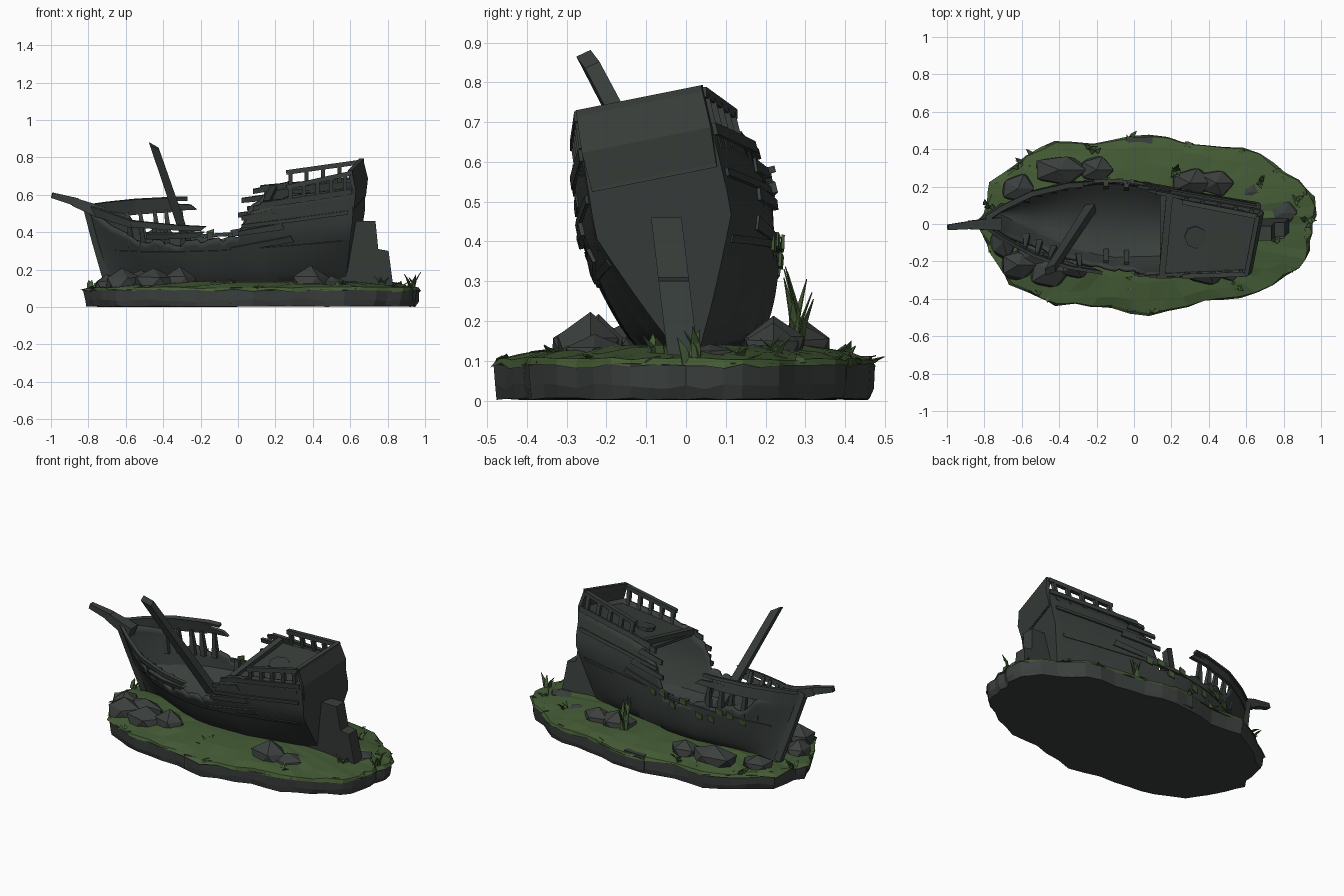
import bpy, bmesh, math, random
from mathutils import Vector

if "Cube" in bpy.data.objects:
    bpy.data.objects.remove(bpy.data.objects["Cube"])

random.seed(4)
R = random.uniform


def mat(name, col):
    m = bpy.data.materials.new(name)
    m.diffuse_color = (*col, 1)
    m.use_nodes = True
    m.node_tree.nodes["Principled BSDF"].inputs["Base Color"].default_value = m.diffuse_color
    return m


WOOD = mat("weathered wood", (0.040, 0.049, 0.044))
ROCK = mat("dark rock", (0.043, 0.050, 0.047))
MOSS = mat("moss green", (0.058, 0.105, 0.036))


def make(name, verts, faces, m, thick=0, smooth=False):
    me = bpy.data.meshes.new(name)
    me.from_pydata([tuple(v) for v in verts], [], faces)
    bm = bmesh.new()
    bm.from_mesh(me)
    bmesh.ops.recalc_face_normals(bm, faces=bm.faces)
    bm.to_mesh(me)
    bm.free()
    o = bpy.data.objects.new(name, me)
    bpy.context.collection.objects.link(o)
    me.materials.append(m)
    if thick:
        s = o.modifiers.new("thickness", 'SOLIDIFY')
        s.thickness, s.offset = thick, 0
    if smooth:
        bpy.context.view_layer.objects.active = o
        o.select_set(True)
        bpy.ops.object.shade_smooth_by_angle(angle=math.radians(35))
        o.select_set(False)
    return o


def lerp(tab, x):
    if x <= tab[0][0]:
        return tab[0][1]
    for (a, p), (b, q) in zip(tab, tab[1:]):
        if x <= b:
            return p + (q - p) * (x - a) / (b - a)
    return tab[-1][1]


def clamp(v):
    return max(0.0, min(1.0, v))


# ---- hull surface: station x, side s, height z, in a leaning frame
WIDTH = [(-.8, .008), (-.7, .08), (-.55, .16), (-.35, .217), (-.1, .243), (.15, .22), (.4, .192), (.64, .163)]
FULL = [(-.8, 1), (-.5, .5), (-.2, .27), (.15, .27), (.45, .5), (.64, .85)]


def tilt(x, y, z):
    bow, stern = clamp((-.3 - x) / .5), clamp((x - .3) / .34)
    xx = x + bow * .11 * (1 - clamp((z - .1) / .45)) - stern * .07 * (1 - clamp((z - .1) / .38)) + stern * .2 * y
    return Vector((xx, .045 - .055 * x + y - .2 * (z - .12), z + .2 * y))


def P(x, s, z, off=0):
    v = clamp((z - .1) / .34)
    w = lerp(WIDTH, x) * max(.06, v ** lerp(FULL, x)) * (1 - .25 * max(0, z - .5))
    return tilt(x, s * (w + off), z)


TOP = {1: [(-.8, .52), (-.6, .47), (-.54, .39), (-.25, .36), (-.1, .31), (0, .33), (.04, .45), (.12, .54), (.25, .60), (.64, .66)],
       -1: [(-.8, .53), (-.7, .45), (-.55, .39), (-.3, .38), (-.2, .40), (-.1, .405), (0, .43), (.03, .51), (.12, .58), (.25, .63), (.64, .67)]}
N, J = 72, 10
verts, faces = [], []
for i in range(N + 1):
    x = -.8 + 1.44 * i / N
    jag = R(-.02, .015) if -.6 < x < .25 else 0
    col = [P(x, 1, .1 + (lerp(TOP[1], x) + jag - .1) * j / J) for j in range(J, -1, -1)]
    col += [P(x, -1, .1 + (lerp(TOP[-1], x) + jag - .1) * j / J) for j in range(J + 1)]
    verts += col
K = 2 * J + 2
for i in range(N):
    for k in range(K - 1):
        a = i * K + k
        faces.append((a, a + 1, a + K + 1, a + K))
faces += [tuple(range(N * K, N * K + K))]
make("hull", verts, faces, WOOD, .018, True)

# dished floor inside the hull
vs, fs = [], []
for i in range(21):
    x = -.78 + 1.4 * i / 20
    L, Q = P(x, 1, .29), P(x, -1, .29)
    for j in range(9):
        p = L.lerp(Q, j / 8)
        p.z -= .08 * (1 - (j / 4 - 1) ** 2) * clamp((x + .8) / .3)
        vs.append(p)
    if i:
        fs += [((i - 1) * 9 + j, i * 9 + j, i * 9 + j + 1, (i - 1) * 9 + j + 1) for j in range(8)]
make("hull_floor", vs, fs, WOOD, 0, True)


# ---- planks that follow the hull side
def strip(name, x0, x1, s, z0, z1, h0, h1=None, off=.006, thick=.018, m=WOOD, ragged=0):
    h1 = h0 if h1 is None else h1
    n = max(2, int((x1 - x0) / .04))
    vs, fs = [], []
    for i in range(n + 1):
        t = i / n
        z, h = z0 + (z1 - z0) * t, h0 + (h1 - h0) * t
        vs += [P(x0 + (x1 - x0) * t, s, z, off), P(x0 + (x1 - x0) * t + (ragged if i == n else 0), s, z + h, off)]
        if i:
            fs.append((2 * i - 2, 2 * i, 2 * i + 1, 2 * i - 1))
    return make(name, vs, fs, m, thick)


strip("bow_bulwark_left", -.8, -.36, 1, .46, .465, .07, .065, ragged=.04)
strip("bow_bulwark_left_end", -.4, -.22, 1, .47, .475, .04, .025, ragged=-.03)
strip("bow_rail_left", -.79, -.27, 1, .525, .525, .02, .016, off=.01, thick=.028)
strip("bow_rail_right_fore", -.8, -.58, -1, .50, .455, .05, .04, off=.008)
strip("bow_rail_right", -.58, -.2, -1, .46, .455, .035, .025, off=.008, ragged=.03)
strip("loose_plank_right", -.5, -.22, -1, .40, .42, .03, off=.012, ragged=.04)
strip("quarter_wale", .02, .62, -1, .47, .53, .02, off=.008)
strip("quarter_wale_left", .05, .62, 1, .47, .53, .02, off=.008)
for s in (1, -1):
    strip("low_wale", -.7, .6, s, .30, .37, .018, off=.005)
    strip("stern_sill", .12, .64, s, .575, .635, .03, off=.008)
    for x0, x1, z0, z1 in ((.0, .25, .43, .46), (.02, .2, .51, .53), (.08, .3, .56, .60), (-.04, .3, .34, .39)):
        strip("broken_plank", x0, x1, s, z0, z1, .025, .035, off=R(.006, .014), thick=.014, ragged=-.02)


# ---- square timbers between two points
def beam(name, a, b, w, w2=None, m=WOOD, point=0):
    a, b = Vector(a), Vector(b)
    d = (b - a).normalized()
    u = d.cross(Vector((0, 1, 0) if abs(d.y) < .9 else (1, 0, 0))).normalized()
    v = d.cross(u)
    w2 = w if w2 is None else w2
    q = ((-1, -1), (1, -1), (1, 1), (-1, 1))
    vs = [a + (u * i + v * j) * w / 2 for i, j in q]
    vs += [b + (u * i + v * j) * w2 / 2 + d * point * (i - 1) / 2 for i, j in q]
    fs = [(0, 1, 2, 3), (4, 5, 6, 7)] + [(i, (i + 1) % 4, (i + 1) % 4 + 4, i + 4) for i in range(4)]
    return make(name, vs, fs, m)


for s in (1, -1):
    for i in range(5):
        x = -.6 + .075 * i + R(-.01, .01)
        beam("bow_rib", P(x, s, .34, -.008), P(x + R(-.02, .02), s, .48, -.004), .034, .018)
    # stern railing
    beam("stern_rail", P(.26, s, .68), P(.63, s, .745), .025)
    for i in range(5):
        x = .28 + .08 * i
        beam("stern_post", P(x, s, .60), P(x, s, .68 + .065 * (x - .26) / .37), .022)
for x in (-.15, -.04):
    for s in (1, -1):
        beam("inner_rib", P(x, s, .24, -.02), P(x, s, .34 + R(0, .06), -.01), .028)

# stern deck, its front beam and a hatch
deck = [P(.14, 1, .56), P(.14, -1, .58), P(.4, -1, .61), P(.64, -1, .635), P(.64, 1, .635), P(.4, 1, .61)]
make("stern_deck", deck, [(0, 1, 2, 5), (5, 2, 3, 4)], WOOD, .02)
beam("deck_front_beam", P(.19, 1, .59), P(.15, -1, .595), .035)
ring = [tilt(.33 + .06 * math.cos(a * .785), .06 * math.sin(a * .785), .608) for a in range(8)]
make("deck_hatch", ring, [tuple(range(8))], WOOD, .02)
# transom panel leaning outward below
tr = [tilt(.63, .158, .75), tilt(.63, -.158, .75), tilt(.652, -.162, .655), tilt(.652, .162, .655),
      tilt(.642, -.157, .565), tilt(.642, .157, .565)]
make("transom", tr, [(0, 1, 2, 3), (3, 2, 4, 5)], WOOD, .022)
beam("transom_top_rail", tr[0], tr[1], .024)
beam("transom_sill", tr[4], tr[5], .018)

# stem, bowsprit, mast
beam("stem_lower", tilt(-.80, 0, .12), tilt(-.81, 0, .36), .04)
beam("stem_upper", tilt(-.81, 0, .34), tilt(-.81, 0, .54), .04, .045)
beam("bowsprit_base", (-.72, .0, .50), (-.88, -.005, .563), .07, .045)
beam("bowsprit_tip", (-.86, -.004, .56), (-.995, -.018, .598), .045, .03)
beam("mast", (-.215, .11, .18), (-.455, -.258, .88), .05, .04, point=.05)

# rudder, stepped profile
prof = [(.48, .11), (.83, .11), (.805, .30), (.75, .31), (.735, .46), (.62, .46), (.6, .3)]
vs = [(x, y - .12 * (z - .1), z) for y in (-.045, .032) for x, z in prof]
n = len(prof)
make("rudder", vs, [tuple(range(n)), tuple(range(n, 2 * n))] + [(i, (i + 1) % n, (i + 1) % n + n, i + n) for i in range(n)], WOOD)

# ---- island base with a lobed outline
M = 56
JIT = [R(-.022, .022) for _ in range(M)]


def rim(i, k=1.0):
    a = 2 * math.pi * i / M
    c, s = math.cos(a), math.sin(a)
    r = (abs(c) ** 2.35 + abs(s) ** 2.35) ** (-1 / 2.35)
    x, y = .08 + .895 * c * r * k, .45 * s * r * k
    return x, y * (1.03 - .09 * x - .05 * math.cos((x - .02) * 11 + 2.6) * abs(s))


def rings(name, spec, m, low):
    vs, fs = [], []
    for k, z, jk, jz in spec:
        for i in range(M):
            x, y = rim(i, k + R(-jk, jk) + JIT[i])
            vs.append((x, y, z + R(-jz, jz)))
    for r in range(len(spec) - 1):
        for i in range(M):
            j = (i + 1) % M
            fs.append((r * M + i, r * M + j, r * M + M + j, r * M + M + i))
    L = len(spec) - 1
    fs.append(tuple(range(L * M, L * M + M)))
    if low:
        fs.append(tuple(range(M)))
    return make(name, vs, fs, m)


rings("island_rock", [(.97, .004, .006, .003), (.985, .035, .006, .008), (.99, .092, .006, .003), (.6, .1, 0, 0)], ROCK, True)
rings("island_grass", [(1, .088, .012, .008), (.985, .104, .015, .005), (.86, .118, .02, .008), (.65, .135, .02, .006),
                       (.4, .14, 0, 0)], MOSS, False)


# ---- boulders and flat stones
def rock(x, y, z, rx, ry, rz):
    bm = bmesh.new()
    bmesh.ops.create_icosphere(bm, subdivisions=1, radius=1)
    for v in bm.verts:
        c = v.co * R(.88, 1.15)
        v.co = (x + c.x * rx, y + c.y * ry, z + c.z * rz)
    me = bpy.data.meshes.new("boulder")
    bm.to_mesh(me)
    bm.free()
    me.materials.append(ROCK)
    bpy.context.collection.objects.link(bpy.data.objects.new("boulder", me))


for r in ((-.62, -.22, .12, .11, .09, .085), (-.45, -.25, .12, .12, .1, .085), (-.31, -.22, .12, .1, .08, .095),
          (-.52, -.15, .12, .12, .08, .08), (.39, -.24, .12, .12, .09, .09), (.5, -.23, .11, .1, .08, .05),
          (-.4, .29, .12, .15, .085, .085), (-.2, .29, .12, .1, .075, .07), (-.62, .19, .11, .1, .08, .06),
          (.3, .22, .12, .13, .085, .085), (.44, .22, .12, .11, .08, .07), (-.7, -.1, .11, .08, .09, .06),
          (.62, .17, .1, .12, .08, .045), (.8, .06, .11, .09, .06, .035)):
    rock(*r)
for s in (1, -1):  # flat slabs set in the rim
    d = .15 if s > 0 else .045
    vs = [(x, s * y, z) for z in (.02, .104 if s < 0 else .112) for x, y in ((-.04, .468), (.1, .462), (.09, .46 - d), (.0, .455 - d))]
    make("rim_slab", vs, [(0, 1, 2, 3), (4, 5, 6, 7)] + [(i, (i + 1) % 4, (i + 1) % 4 + 4, i + 4) for i in range(4)], ROCK)


# ---- grass tufts and rim blades
def tuft(x, y, z, h, n, spread):
    vs, fs = [], []
    for i in range(n):
        a = R(0, 6.28)
        bx, by, w = x + R(-.02, .02), y + R(-.02, .02), .012
        d = Vector((math.cos(a), math.sin(a), 0))
        p = Vector((-d.y, d.x, 0)) * w
        b, hh = Vector((bx, by, z)), h * R(.55, 1)
        mid = b + d * spread * .3 + Vector((0, 0, hh * .55))
        k = len(vs)
        vs += [b - p, b + p, mid + p, mid - p, b + d * spread + Vector((0, 0, hh))]
        fs += [(k, k + 1, k + 2, k + 3), (k + 3, k + 2, k + 4)]
    make("grass_tuft", vs, fs, MOSS, .003)


for t in ((.22, .275, .11, .24, 8, .04), (-.22, .39, .1, .06, 4, .04), (.93, .02, .09, .1, 5, .04), (.88, .12, .1, .05, 4, .04),
          (-.78, .1, .1, .05, 4, .03), (.0, -.3, .11, .04, 4, .05), (.68, .22, .11, .06, 4, .04),
          (-.6, .32, .1, .05, 4, .04), (.55, -.33, .1, .04, 4, .04), (.76, -.08, .11, .06, 4, .03)):
    tuft(*t)
for i in range(0, M, 3):
    x, y = rim(i, .95)
    tuft(x, y, .095, .022, 2, .045)

# moss patches on the hull's left side
for i in range(9):
    x, z = -.56 + .075 * i + R(-.02, .02), R(.25, .34)
    strip("moss_patch", x, x + .04, 1, z, z + .008, .03, .034, off=.017, thick=.008, m=MOSS)
